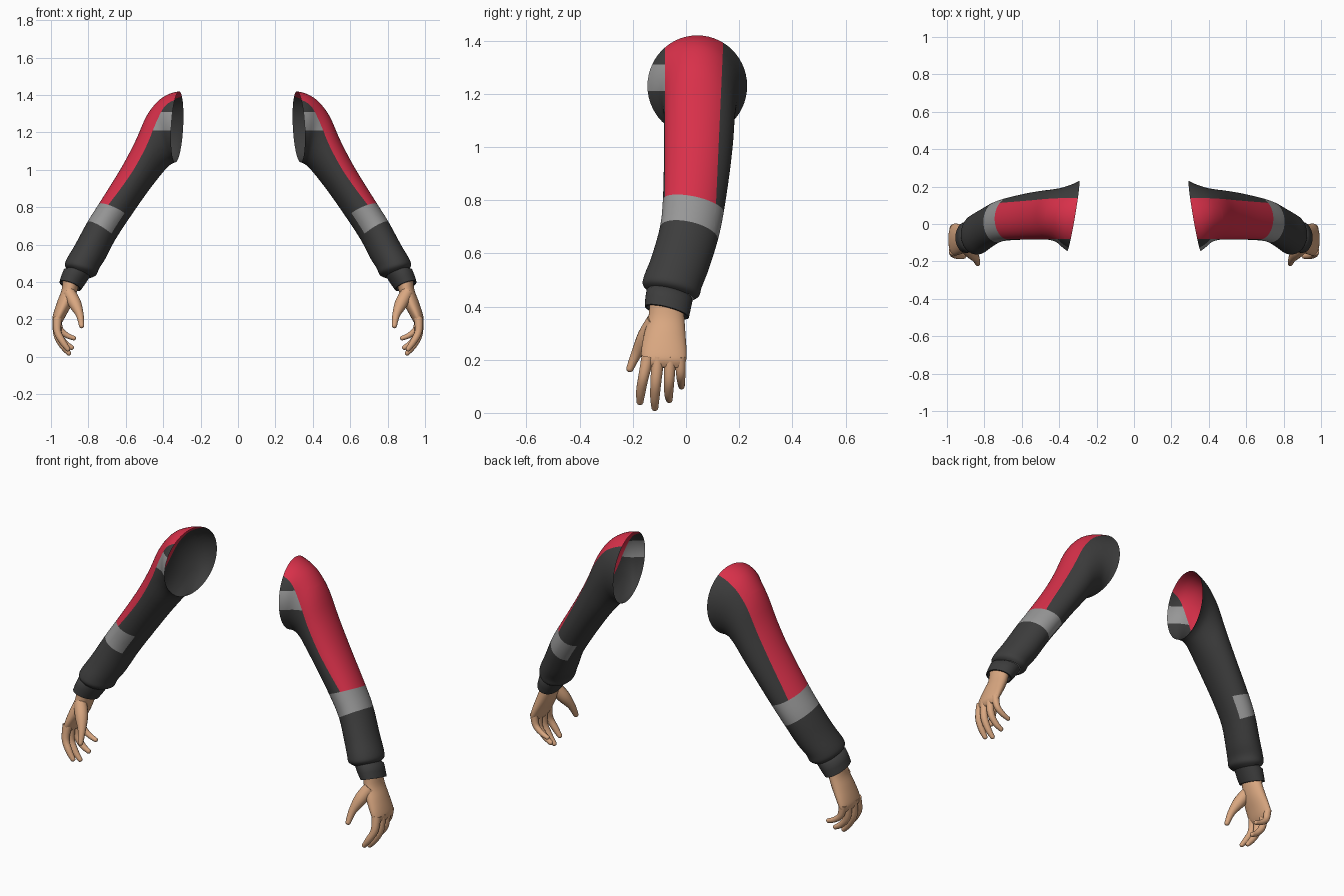
import bpy
import bmesh
from math import cos, sin, pi
from mathutils import Vector

default_cube = bpy.data.objects.get("Cube")
if default_cube:
    bpy.data.objects.remove(default_cube, do_unlink=True)


def make_material(name, colour):
    mat = bpy.data.materials.new(name)
    mat.use_nodes = True
    mat.diffuse_color = (*colour, 1)
    mat.node_tree.nodes["Principled BSDF"].inputs["Base Color"].default_value = (*colour, 1)
    return mat


charcoal = make_material("charcoal_fabric", (0.046, 0.046, 0.046))
red = make_material("red_fabric", (0.69, 0.03, 0.068))
grey = make_material("grey_fabric", (0.31, 0.31, 0.31))
skin = make_material("skin", (0.70, 0.39, 0.22))


def smooth_rows(rows, steps):
    """Catmull-Rom interpolation through rows of numbers."""
    result = []
    for i in range(len(rows) - 1):
        a, b, c, d = (rows[max(0, min(len(rows) - 1, i + k))] for k in (-1, 0, 1, 2))
        for s in range(steps):
            t = s / steps
            result.append([
                q + 0.5 * t * (r - p + t * (2 * p - 5 * q + 4 * r - w + t * (3 * (q - r) + w - p)))
                for p, q, r, w in zip(a, b, c, d)])
    result.append(list(rows[-1]))
    return result


def add_loft(bm, rings, cap_start=False, cap_end=False, paint=None):
    """Skin a series of closed rings; paint(row, column) gives a material slot."""
    loops = [[bm.verts.new(p) for p in ring] for ring in rings]
    n = len(loops[0])
    for i in range(len(loops) - 1):
        for j in range(n):
            k = (j + 1) % n
            face = bm.faces.new((loops[i][j], loops[i][k], loops[i + 1][k], loops[i + 1][j]))
            if paint:
                face.material_index = paint(i, j)
    if cap_start:
        bm.faces.new(loops[0])
    if cap_end:
        bm.faces.new(loops[-1])


def oval(row, segments):
    """Oval from outer (x, z), inner (x, z), y range, x shear and z tilt."""
    xo, zo, xi, zi, y0, y1, shear, tilt = row
    points = []
    for j in range(segments):
        c, s = cos(2 * pi * j / segments), sin(2 * pi * j / segments)
        dy = s * (y1 - y0) / 2
        points.append(Vector((
            (xo + xi) / 2 + c * (xo - xi) / 2 - shear * dy,
            (y0 + y1) / 2 + dy,
            (zo + zi) / 2 + c * (zo - zi) / 2 - tilt * dy)))
    return points


def add_digit(bm, path, segments=14):
    """Tapered tube with a rounded tip; each row is x, y, z, radius."""
    rows = smooth_rows(path, 5)
    centres = [Vector(r[:3]) for r in rows]
    rings = []

    def circle(centre, direction, radius):
        side = direction.cross(Vector((0, 1, 0))).normalized()
        up = side.cross(direction).normalized()
        return [centre + radius * (side * cos(2 * pi * j / segments) + up * sin(2 * pi * j / segments))
                for j in range(segments)]

    for i, row in enumerate(rows):
        direction = (centres[min(i + 1, len(rows) - 1)] - centres[max(i - 1, 0)]).normalized()
        rings.append(circle(centres[i], direction, row[3]))
    radius = rows[-1][3]
    for k in range(1, 5):
        a = k * pi / 10
        rings.append(circle(centres[-1] + direction * radius * sin(a), direction, radius * cos(a)))
    add_loft(bm, rings, True, True)


def finish(bm, name, materials):
    """Turn the left-side mesh into a smooth, mirrored object."""
    bmesh.ops.recalc_face_normals(bm, faces=bm.faces)
    mesh = bpy.data.meshes.new(name)
    bm.to_mesh(mesh)
    bm.free()
    for mat in materials:
        mesh.materials.append(mat)
    obj = bpy.data.objects.new(name, mesh)
    bpy.context.collection.objects.link(obj)
    bpy.ops.object.select_all(action="DESELECT")
    obj.select_set(True)
    bpy.context.view_layer.objects.active = obj
    bpy.ops.object.shade_smooth_by_angle(angle=pi / 3.5)
    mirror = obj.modifiers.new("Mirror", "MIRROR")
    mirror.use_mirror_merge = False
    return obj


# Sleeve, from the open shoulder to the gathered end
STEPS, SEGMENTS, BAND = 4, 56, 6
sleeve_rows = [
    (.315, 1.42, .335, 1.04, -.145, .23, .17, 0),
    (.37, 1.405, .345, 1.037, -.125, .212, .15, 0),
    (.43, 1.365, .365, 1.025, -.098, .195, .1, 0),
    (.49, 1.285, .395, .995, -.085, .185, .06, .05),
    (.55, 1.15, .44, .94, -.083, .178, .03, .1),
    (.63, 1.0, .50, .86, -.083, .165, 0, .15),
    (.745, .815, .582, .742, -.087, .142, 0, .2),
    (.805, .72, .655, .63, -.098, .12, 0, .2),
    (.87, .60, .71, .525, -.13, .085, 0, .2),
    (.917, .52, .742, .475, -.156, .06, 0, .2),
    (.925, .488, .758, .44, -.163, .05, 0, .2),
    (.91, .468, .79, .425, -.145, .03, 0, .2),
]


def sleeve_paint(row, column):
    c = cos(2 * pi * (column + 0.5) / SEGMENTS)
    section = row // STEPS
    if section < BAND:
        return 1 if c > 0 else 0
    return 2 if section == BAND and c > -0.72 else 0


bm = bmesh.new()
add_loft(bm, [oval(r, SEGMENTS) for r in smooth_rows(sleeve_rows, STEPS)], paint=sleeve_paint)

# Cut clean borders for the red panel and the front shoulder patch
FRONT_EDGE, PATCH_LOW, PATCH_HIGH = -.079, 1.21, 1.31


def back_edge(z):
    return .136 + .045 * (z - 1.3)


cuts = [((0, FRONT_EDGE, 0), (0, 1, 0)), ((0, back_edge(0), 0), (0, 1, -.045)),
        ((0, 0, PATCH_LOW), (0, 0, 1)), ((0, 0, PATCH_HIGH), (0, 0, 1))]
for point, normal in cuts:
    bmesh.ops.bisect_plane(bm, geom=bm.verts[:] + bm.edges[:] + bm.faces[:], dist=1e-5,
                           plane_co=point, plane_no=normal)
for face in bm.faces:
    centre = face.calc_center_median()
    if face.material_index == 1 and not FRONT_EDGE < centre.y < back_edge(centre.z):
        face.material_index = 0
    if centre.y < FRONT_EDGE and PATCH_LOW < centre.z < PATCH_HIGH:
        face.material_index = 2
finish(bm, "sleeves", [charcoal, red, grey])

# Cuff band with its lower edge turned in to the wrist
cuff_rows = [
    (.91, .472, .79, .432, -.14, .022, 0, .25),
    (.932, .465, .80, .418, -.148, .024, 0, .25),
    (.944, .435, .818, .39, -.153, .018, 0, .25),
    (.955, .40, .84, .36, -.155, .011, 0, .25),
    (.948, .397, .848, .362, -.148, .004, 0, .25),
    (.935, .41, .855, .385, -.135, -.01, 0, .25),
]
bm = bmesh.new()
add_loft(bm, [oval(r, 40) for r in cuff_rows])
finish(bm, "cuffs", [charcoal])

# Palm and wrist
palm_rows = [
    (.936, .43, .845, .415, -.136, -.012, 0, 0),
    (.943, .36, .86, .35, -.142, -.006, 0, 0),
    (.965, .30, .882, .29, -.158, -.002, 0, 0),
    (.985, .24, .915, .23, -.168, .002, 0, 0),
    (.993, .20, .937, .19, -.166, 0, 0, 0),
    (.982, .172, .952, .168, -.15, -.015, 0, 0),
]
bm = bmesh.new()
add_loft(bm, [oval(r, 32) for r in smooth_rows(palm_rows, 4)], True, True)
finish(bm, "palms", [skin])

# Thumb and curled fingers
digits = {
    "thumbs": [(.905, -.115, .345, .034), (.872, -.15, .285, .034),
               (.846, -.185, .225, .021), (.836, -.211, .167, .014)],
    "index_fingers": [(.965, -.143, .21, .025), (.965, -.16, .135, .02),
                      (.937, -.17, .08, .018), (.91, -.173, .042, .013)],
    "middle_fingers": [(.968, -.105, .21, .025), (.966, -.113, .12, .021),
                       (.937, -.117, .06, .018), (.905, -.117, .02, .013)],
    "ring_fingers": [(.968, -.06, .21, .024), (.962, -.063, .125, .02),
                     (.927, -.065, .075, .017), (.89, -.063, .05, .013)],
    "little_fingers": [(.965, -.022, .21, .021), (.953, -.02, .15, .018),
                       (.918, -.018, .117, .015), (.878, -.017, .1, .012)],
}
for name, path in digits.items():
    bm = bmesh.new()
    add_digit(bm, path)
    finish(bm, name, [skin])
